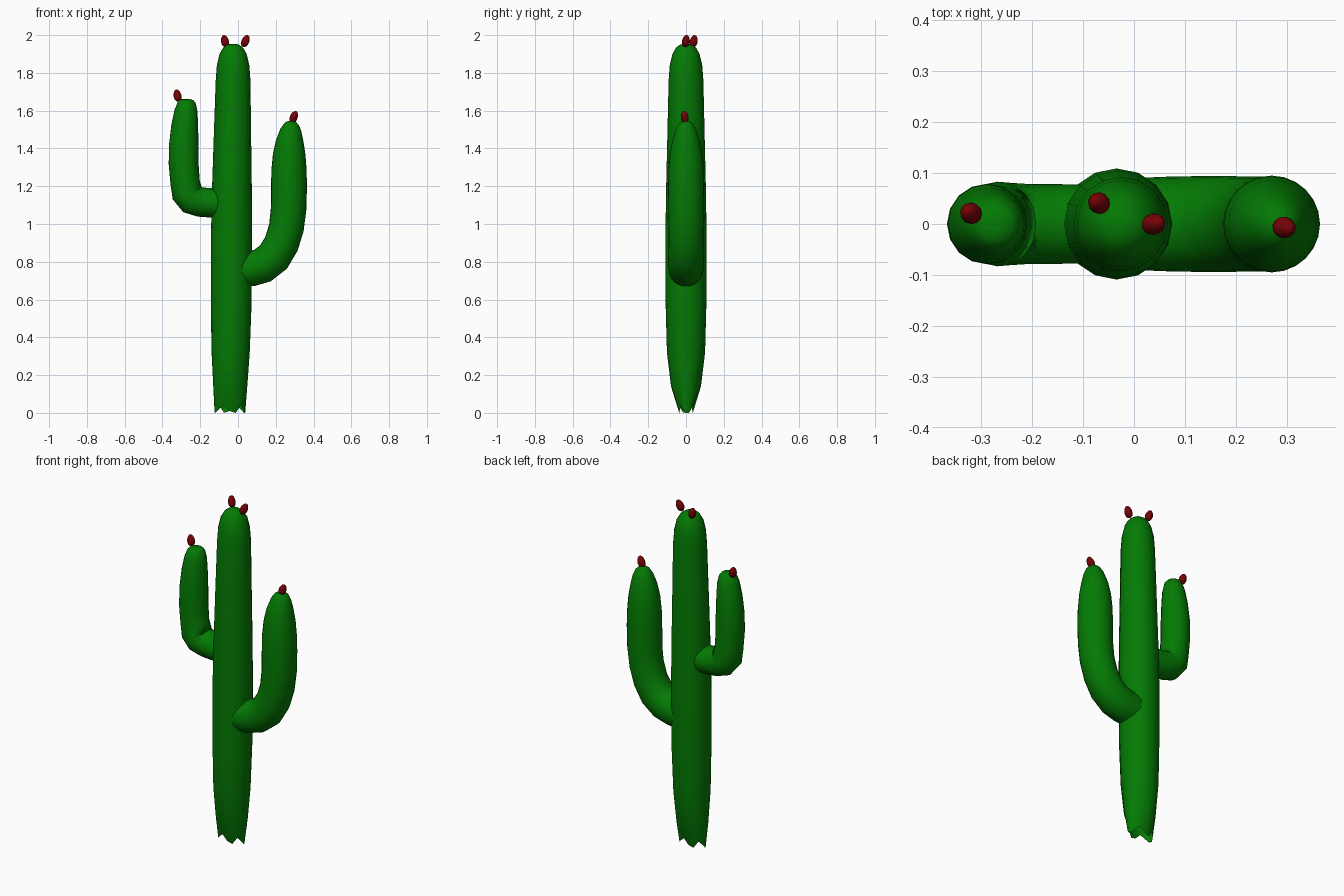
import bpy, bmesh, math
from mathutils import Vector


def material(name, rgb):
    m = bpy.data.materials.new(name)
    m.diffuse_color = (*rgb, 1)
    return m


green = material("cactus green", (0.0012, 0.195, 0.0012))
red = material("bud red", (0.18, 0.0008, 0.002))


def finish(bm, name, mat):
    bmesh.ops.recalc_face_normals(bm, faces=bm.faces)
    me = bpy.data.meshes.new(name)
    bm.to_mesh(me)
    bm.free()
    me.materials.append(mat)
    for p in me.polygons:
        p.use_smooth = True
    ob = bpy.data.objects.new(name, me)
    bpy.context.collection.objects.link(ob)
    return ob


def tube(name, path, sides, mat, ragged=False):
    """Sweep a circle along (x, z, radius) points lying in the y = 0 plane."""
    bm = bmesh.new()
    pts = [Vector((x, 0, z)) for x, z, r in path]
    rings = []
    for i, p in enumerate(pts):
        d = (pts[min(i + 1, len(pts) - 1)] - pts[max(i - 1, 0)]).normalized()
        side = Vector((d.z, 0, -d.x))
        r = path[i][2]
        ring = []
        for k in range(sides):
            a = 2 * math.pi * k / sides
            co = p + side * (r * math.cos(a)) + Vector((0, r * math.sin(a), 0))
            if ragged and i < 2:
                co.y *= (0.48, 0.88)[i]
                if i == 0:      # broken rim at the foot
                    co.z += (0, 0, 0.02, 0.04, 0.01, 0, 0.04, 0.02)[k % 8]
            ring.append(bm.verts.new(co))
        rings.append(ring)
    for a, b in zip(rings, rings[1:]):
        for k in range(sides):
            n = (k + 1) % sides
            bm.faces.new((a[k], a[n], b[n], b[k]))
    bm.faces.new(rings[-1])
    return finish(bm, name, mat)


# Main stem, open and ragged at the bottom
tube("trunk", [
    (-0.043, 0.0, 0.081), (-0.041, 0.14, 0.090), (-0.039, 0.32, 0.101),
    (-0.036, 0.58, 0.108), (-0.034, 0.95, 0.109), (-0.032, 1.2, 0.105),
    (-0.029, 1.5, 0.098), (-0.026, 1.76, 0.092), (-0.026, 1.84, 0.086),
    (-0.026, 1.90, 0.072), (-0.026, 1.935, 0.052), (-0.026, 1.95, 0.031),
    (-0.026, 1.954, 0.010)], 16, green, ragged=True)

# Left arm: tight elbow
tube("left_arm", [
    (-0.04, 1.107, 0.076), (-0.14, 1.112, 0.078), (-0.20, 1.116, 0.078),
    (-0.245, 1.130, 0.081), (-0.268, 1.160, 0.083), (-0.280, 1.22, 0.078),
    (-0.288, 1.32, 0.079), (-0.287, 1.42, 0.078), (-0.282, 1.52, 0.071),
    (-0.275, 1.60, 0.061), (-0.271, 1.645, 0.047), (-0.270, 1.658, 0.033),
    (-0.270, 1.662, 0.012)], 16, green)

# Right arm: wide sweep
tube("right_arm", [
    (0.02, 0.758, 0.091), (0.07, 0.763, 0.093), (0.13, 0.780, 0.094),
    (0.188, 0.825, 0.094), (0.230, 0.895, 0.093), (0.256, 0.98, 0.093),
    (0.268, 1.08, 0.094), (0.270, 1.20, 0.095), (0.270, 1.29, 0.093),
    (0.271, 1.37, 0.086), (0.274, 1.44, 0.073), (0.280, 1.50, 0.055),
    (0.284, 1.53, 0.038), (0.286, 1.544, 0.020), (0.286, 1.547, 0.006)],
    24, green)


# Egg-shaped buds on the tips: base point to tip point
def bud(name, base, tip):
    base, tip = Vector(base), Vector(tip)
    d = tip - base
    bm = bmesh.new()
    bmesh.ops.create_uvsphere(bm, u_segments=12, v_segments=8, radius=1)
    for v in bm.verts:
        w = 0.021 * (1 - 0.12 * v.co.z)
        v.co = (v.co.x * w, v.co.y * w, v.co.z * d.length / 2)
    ob = finish(bm, name, red)
    ob.location = (base + tip) / 2
    ob.rotation_mode = 'QUATERNION'
    ob.rotation_quaternion = d.to_track_quat('Z', 'Y')


bud("trunk_bud_left", (-0.062, 0.036, 1.937), (-0.077, 0.047, 2.0))
bud("trunk_bud_right", (0.026, -0.004, 1.938), (0.053, 0.004, 2.0))
bud("left_arm_bud", (-0.313, 0.017, 1.648), (-0.328, 0.026, 1.712))
bud("right_arm_bud", (0.283, -0.005, 1.535), (0.308, -0.009, 1.598))
